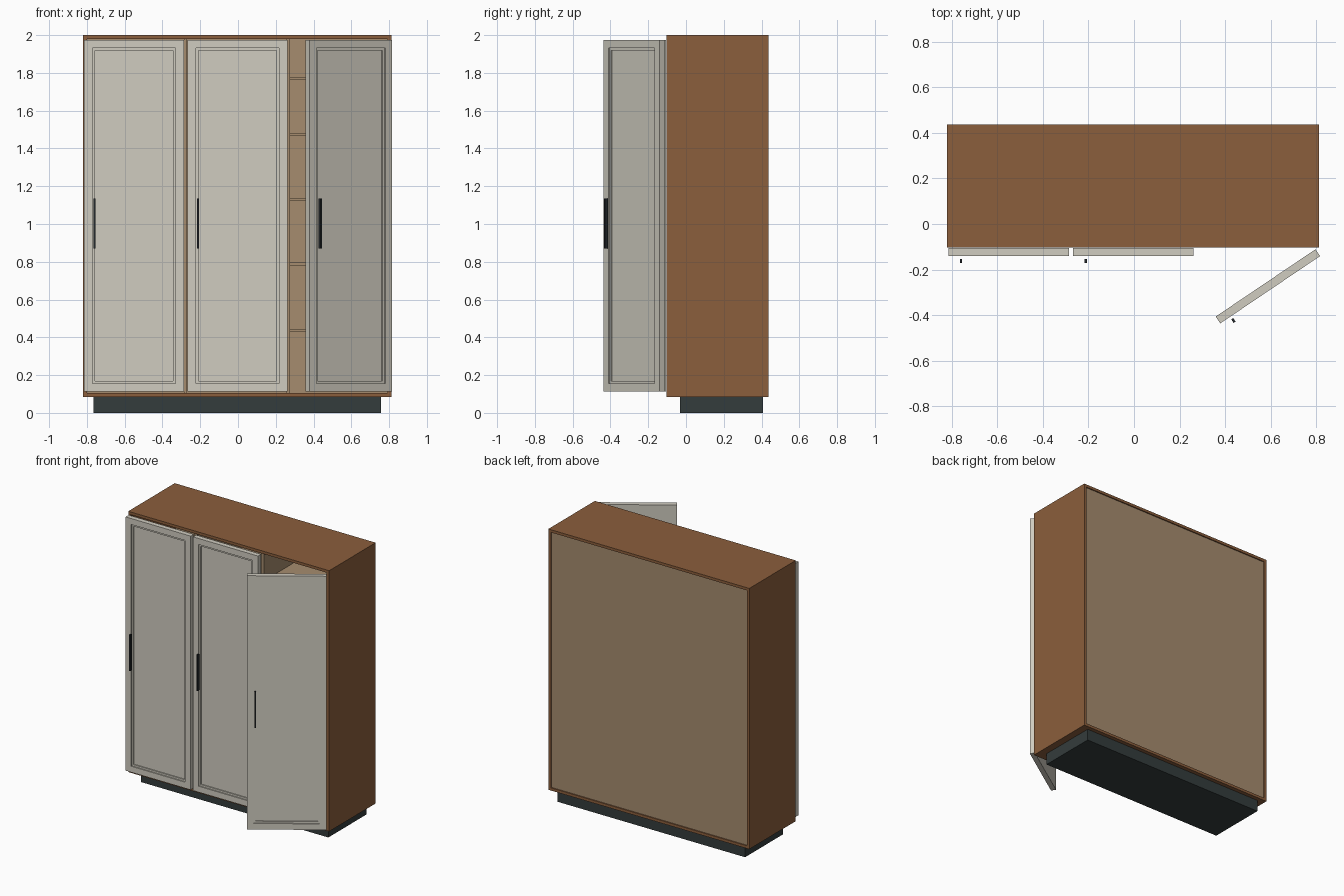
import bpy, bmesh, math
from mathutils import Matrix, Vector

if "Cube" in bpy.data.objects:
    bpy.data.objects.remove(bpy.data.objects["Cube"])


def material(name, r, g, b):
    lin = lambda c: ((c / 255 + 0.055) / 1.055) ** 2.4
    m = bpy.data.materials.new(name)
    m.diffuse_color = (lin(r), lin(g), lin(b), 1)
    m.use_nodes = True
    m.node_tree.nodes["Principled BSDF"].inputs["Base Color"].default_value = m.diffuse_color
    return m


WALNUT = material("walnut_brown", 139, 94, 60)
TAN = material("interior_tan", 166, 140, 110)
CREAM = material("door_cream", 208, 204, 192)
PLINTH = material("plinth_charcoal", 52, 60, 60)
METAL = material("handle_black", 36, 41, 45)


def boxes(name, mat, *bounds, loc=(0, 0, 0), turn=0.0):
    """One object made of boxes, each given as (x0, x1, y0, y1, z0, z1)."""
    bm = bmesh.new()
    for x0, x1, y0, y1, z0, z1 in bounds:
        centre = Vector((x0 + x1, y0 + y1, z0 + z1)) / 2
        size = Matrix.Diagonal((x1 - x0, y1 - y0, z1 - z0, 1))
        bmesh.ops.create_cube(bm, size=1, matrix=Matrix.Translation(centre) @ size)
    mesh = bpy.data.meshes.new(name)
    bm.to_mesh(mesh)
    bm.free()
    mesh.materials.append(mat)
    ob = bpy.data.objects.new(name, mesh)
    ob.location = loc
    ob.rotation_euler.z = turn
    bpy.context.collection.objects.link(ob)
    return ob


# Carcass
X0, X1, Y0, Y1, Z0, Z1 = -0.82, 0.812, -0.102, 0.437, 0.085, 2.0
T = 0.02
boxes("plinth", PLINTH, (-0.765, 0.757, -0.033, 0.407, 0, Z0))
boxes("left_side", WALNUT, (X0, X0 + T, Y0, Y1, Z0, Z1))
boxes("right_side", WALNUT, (X1 - T, X1, Y0, Y1, Z0, Z1))
boxes("top_panel", WALNUT, (X0 + T, X1 - T, Y0, Y1, Z1 - T, Z1))
boxes("bottom_panel", WALNUT, (X0 + T, X1 - T, Y0, Y1, Z0, Z0 + T))
boxes("back_panel", TAN, (X0 + T, X1 - T, Y1 - 0.02, Y1 - 0.008, Z0 + T, Z1 - T))

# Interior dividers and shelves
for i, x in enumerate((-0.278, 0.266)):
    boxes(f"divider_{i + 1}", TAN,
          (x - 0.009, x + 0.009, Y0 + 0.01, Y1 - 0.02, Z0 + T, Z1 - T))
for i, z in enumerate((0.437, 0.787, 1.13, 1.475, 1.77)):
    boxes(f"shelf_{i + 1}", TAN,
          (0.275, X1 - T, Y0 + 0.03, Y1 - 0.02, z - 0.008, z + 0.008))

# Doors: slab, raised frame, stepped moulding and bar handle, hinged at the right
W, B, T0 = 0.528, 0.112, 1.975
SLAB, FRAME, STEP = -0.02, -0.036, -0.028


def ring(inset, width, back, front):
    """Two stiles and two rails forming a rectangle on the door."""
    l, r, b, t = -W + inset, -inset, B + inset, T0 - inset
    return [(l, l + width, front, back, b, t), (r - width, r, front, back, b, t),
            (l + width, r - width, front, back, b, b + width),
            (l + width, r - width, front, back, t - width, t)]


def door(name, x, y, turn=0.0):
    loc = (x, y, 0)
    boxes(name, CREAM, (-W, 0, SLAB, 0, B, T0), *ring(0, 0.044, SLAB, FRAME),
          *ring(0.044, 0.013, SLAB, STEP), loc=loc, turn=turn)
    boxes(name + "_handle", METAL,
          (-W + 0.05, -W + 0.06, -0.067, -0.048, 0.87, 1.135), loc=loc, turn=turn)


door("left_door", -0.286, -0.105)
door("middle_door", 0.261, -0.105)
door("open_right_door", 0.796, -0.111, math.radians(34))
